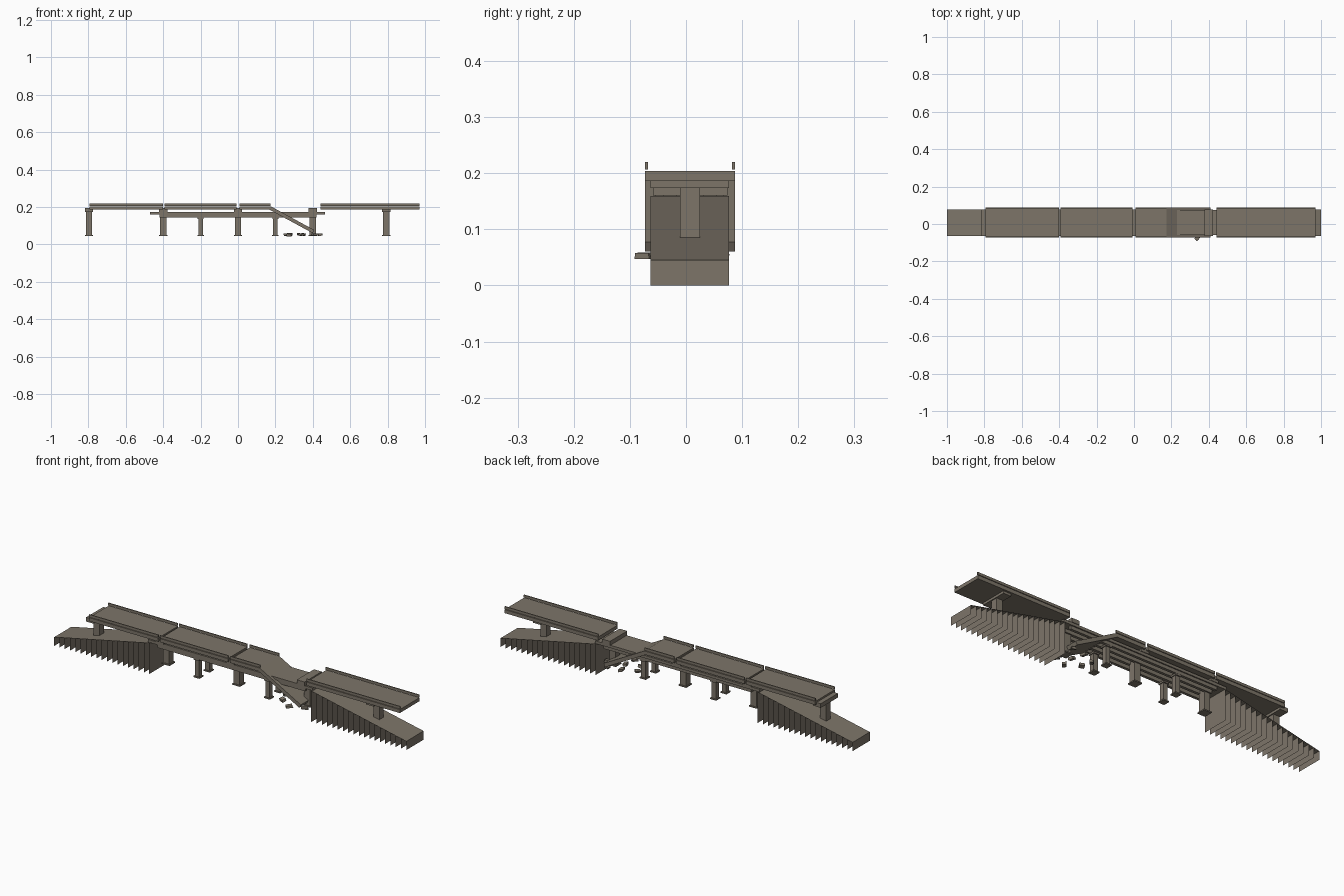
import bpy, bmesh, math, random
from mathutils import Matrix, Vector

if "Cube" in bpy.data.objects:
    bpy.data.objects.remove(bpy.data.objects["Cube"])

concrete = bpy.data.materials.new("weathered concrete")
concrete.use_nodes = True
colour = (0.205, 0.178, 0.141, 1)
concrete.diffuse_color = colour
concrete.node_tree.nodes["Principled BSDF"].inputs["Base Color"].default_value = colour

MID = 0.007          # y of the bridge's centre line
FOOT = 0.045         # level where the piers stand


def finish(name, bm):
    mesh = bpy.data.meshes.new(name)
    bm.to_mesh(mesh)
    bm.free()
    mesh.materials.append(concrete)
    obj = bpy.data.objects.new(name, mesh)
    bpy.context.collection.objects.link(obj)
    return obj


def add_box(bm, x0, x1, y0, y1, z0, z1):
    centre = Vector((x0 + x1, y0 + y1, z0 + z1)) / 2
    size = Matrix.Diagonal((x1 - x0, y1 - y0, z1 - z0, 1))
    return bmesh.ops.create_cube(bm, size=1, matrix=Matrix.Translation(centre) @ size)["verts"]


def quad(bm, points):
    bm.faces.new([bm.verts.new(p) for p in points])


# Upper deck spans with a parapet on each side
def upper_span(name, x0, x1):
    bm = bmesh.new()
    add_box(bm, x0, x1, MID - 0.08, MID + 0.08, 0.186, 0.204)
    for side in (-1, 1):
        y = MID + side * 0.0775
        add_box(bm, x0, x1, y - 0.0025, y + 0.0025, 0.207, 0.22)
    finish(name, bm)


for i, (x0, x1) in enumerate([(-0.795, -0.402), (-0.393, -0.007), (0.007, 0.175), (0.44, 0.97)]):
    upper_span(f"upper_span_{i + 1}", x0, x1)

# Lower deck on longitudinal girders
bm = bmesh.new()
add_box(bm, -0.47, 0.465, MID - 0.066, MID + 0.067, 0.16, 0.174)
finish("lower_deck", bm)
bm = bmesh.new()
for i in range(4):
    y = MID + (i - 1.5) * 0.036
    add_box(bm, -0.42, 0.42, y - 0.007, y + 0.007, 0.143, 0.16)
finish("lower_girders", bm)

# Tall single-column piers carrying the upper deck
for i, x in enumerate([-0.797, -0.4, 0, 0.4, 0.793]):
    bm = bmesh.new()
    add_box(bm, x - 0.017, x + 0.017, MID - 0.018, MID + 0.018, FOOT, 0.175)
    add_box(bm, x - 0.022, x + 0.022, MID - 0.023, MID + 0.023, FOOT, FOOT + 0.006)
    add_box(bm, x - 0.022, x + 0.022, MID - 0.07, MID + 0.07, 0.174, 0.195)
    finish(f"tall_pier_{i + 1}", bm)

# Short paired piers carrying the lower deck
for i, x in enumerate([-0.2, 0.2]):
    bm = bmesh.new()
    for side in (-1, 1):
        y = MID + side * 0.042
        add_box(bm, x - 0.012, x + 0.012, y - 0.012, y + 0.012, FOOT, 0.145)
        add_box(bm, x - 0.017, x + 0.017, y - 0.017, y + 0.017, FOOT, FOOT + 0.006)
        add_box(bm, x - 0.016, x + 0.016, y - 0.018, y + 0.018, 0.136, 0.145)
    finish(f"short_pier_pair_{i + 1}", bm)

# Approach ramps: a thin sloping sheet over a row of upright sheets
for name, sign in (("left_ramp", 1), ("right_ramp", -1)):
    bm = bmesh.new()
    inner, outer, high, low = 0.46, 1.0, 0.159, 0.045
    y0, y1 = MID - 0.07, MID + 0.07
    quad(bm, [(sign * inner, y0, high), (sign * outer, y0, low),
              (sign * outer, y1, low), (sign * inner, y1, high)][::sign])
    ribs = 18
    for i in range(ribs + 1):
        t = i / ribs
        x = sign * (inner + t * (outer - inner))
        z = high + t * (low - high)
        quad(bm, [(x, y0, 0), (x, y1, 0), (x, y1, z), (x, y0, z)][::sign])
    finish(name, bm)

# Collapsed span leaning down through the lower deck
bm = bmesh.new()
add_box(bm, 0, 0.265, MID - 0.08, MID + 0.08, -0.019, 0)
bm.transform(Matrix.Translation((0.175, 0, 0.204)) @ Matrix.Rotation(math.radians(28.5), 4, "Y"))
finish("fallen_span", bm)

# Rubble under the break
random.seed(4)
bm = bmesh.new()
for x, y in [(0.26, 0.02), (0.275, -0.03), (0.33, 0.05), (0.34, -0.072),
             (0.35, -0.01), (0.4, 0.065), (0.41, -0.045), (0.44, 0.01)]:
    a, b, c = [random.uniform(0.8, 1.2) for _ in range(3)]
    verts = add_box(bm, -0.015 * a, 0.015 * a, -0.011 * b, 0.011 * b, -0.006 * c, 0.006 * c)
    for v in verts:
        v.co *= random.uniform(0.8, 1.1)
    turn = Matrix.Rotation(random.uniform(0, math.pi), 4, "Z") @ Matrix.Rotation(random.uniform(-0.3, 0.3), 4, "X")
    bmesh.ops.transform(bm, matrix=Matrix.Translation((x, y, 0.053)) @ turn, verts=verts)
finish("rubble", bm)
